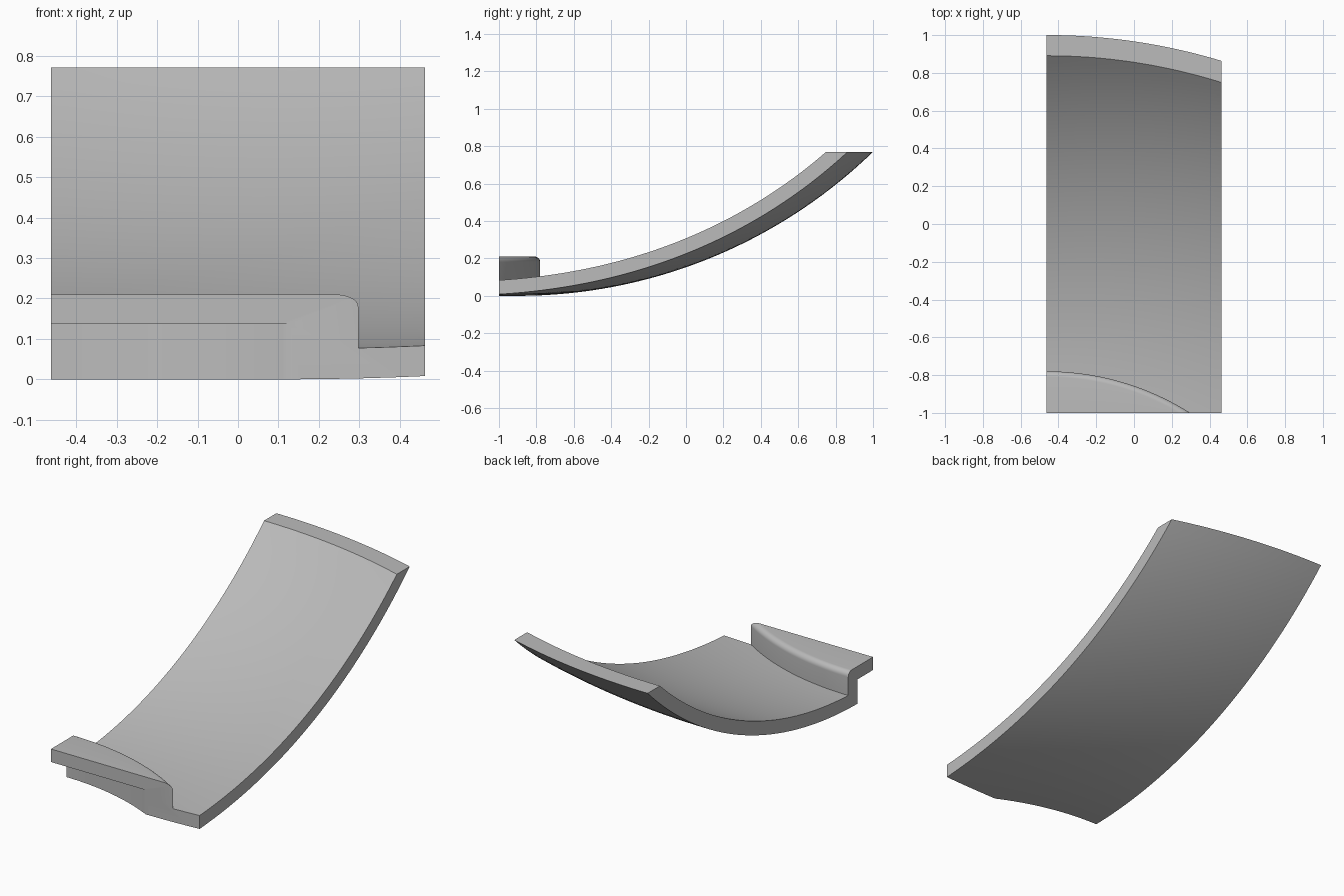
import bpy, bmesh, math
from mathutils import Vector

cube = bpy.data.objects.get("Cube")
if cube:
    bpy.data.objects.remove(cube, do_unlink=True)

# Dimensions
HALF_WIDTH, FRONT, TOP = 0.462, -1.0, 0.77
AXIS_Y = -2.2                    # vertical axis of the sweep, at x = -HALF_WIDTH
BOWL_R, BOWL_OFFSET, THICK = 2.73, 1.3, 0.075
WALL_OUT, WALL_IN = 1.337, 1.42  # radii of the upright wall
LIP_LOW, LIP_HIGH, FILLET = 0.137, 0.21, 0.03


def bowl_arc(radius, start, steps=40):
    """Points on the curved plate, from the wall up to the flat top."""
    end = BOWL_OFFSET + math.sqrt(radius**2 - (BOWL_R - TOP)**2)
    pts = []
    for i in range(steps + 1):
        r = start + (end - start) * i / steps
        pts.append((r, BOWL_R - math.sqrt(radius**2 - (r - BOWL_OFFSET)**2)))
    return pts


def fillet(steps=8):
    """Rounded upper edge of the wall."""
    pts = []
    for i in range(steps + 1):
        a = math.pi / 2 * i / steps
        pts.append((WALL_IN - FILLET + FILLET * math.cos(a),
                    LIP_HIGH - FILLET + FILLET * math.sin(a)))
    return pts


# Cross-section: underside, inner face, wall, fillet, lip
profile = bowl_arc(BOWL_R, WALL_OUT)
profile += reversed(bowl_arc(BOWL_R - THICK, WALL_IN))
profile += fillet()
profile += [(1.1, LIP_HIGH), (1.1, LIP_LOW), (WALL_OUT, LIP_LOW)]

# Sweep the cross-section about the axis
bm = bmesh.new()
STEPS, SWEEP = 48, math.radians(45)
rings = []
for k in range(STEPS + 1):
    a = SWEEP * k / STEPS
    rings.append([bm.verts.new((r * math.sin(a) - HALF_WIDTH,
                                r * math.cos(a) + AXIS_Y, z))
                  for r, z in profile])
n = len(profile)
for a, b in zip(rings, rings[1:]):
    for i in range(n):
        j = (i + 1) % n
        bm.faces.new((a[i], a[j], b[j], b[i]))
bm.faces.new(rings[0])
bm.faces.new(rings[-1])


def trim(point, normal):
    """Cut away the side the normal points to and close the cut."""
    geom = bm.verts[:] + bm.edges[:] + bm.faces[:]
    cut = bmesh.ops.bisect_plane(bm, geom=geom, dist=1e-6, plane_co=Vector(point),
                                 plane_no=Vector(normal), clear_outer=True)
    edges = [e for e in cut["geom_cut"] if isinstance(e, bmesh.types.BMEdge)]
    bmesh.ops.edgeloop_fill(bm, edges=edges)


trim((0, FRONT, 0), (0, -1, 0))
trim((HALF_WIDTH, 0, 0), (1, 0, 0))
bmesh.ops.recalc_face_normals(bm, faces=bm.faces[:])

mesh = bpy.data.meshes.new("curved_plate_with_lip")
bm.to_mesh(mesh)
bm.free()
plate = bpy.data.objects.new("curved_plate_with_lip", mesh)
bpy.context.collection.objects.link(plate)

# Plain grey material
grey = bpy.data.materials.new("light_grey")
grey.use_nodes = True
colour = (0.5, 0.5, 0.5, 1)
grey.diffuse_color = colour
grey.node_tree.nodes["Principled BSDF"].inputs["Base Color"].default_value = colour
mesh.materials.append(grey)

# Smooth curved faces, keep the corners sharp
bpy.ops.object.select_all(action="DESELECT")
plate.select_set(True)
bpy.context.view_layer.objects.active = plate
bpy.ops.object.shade_smooth_by_angle(angle=math.radians(30))
